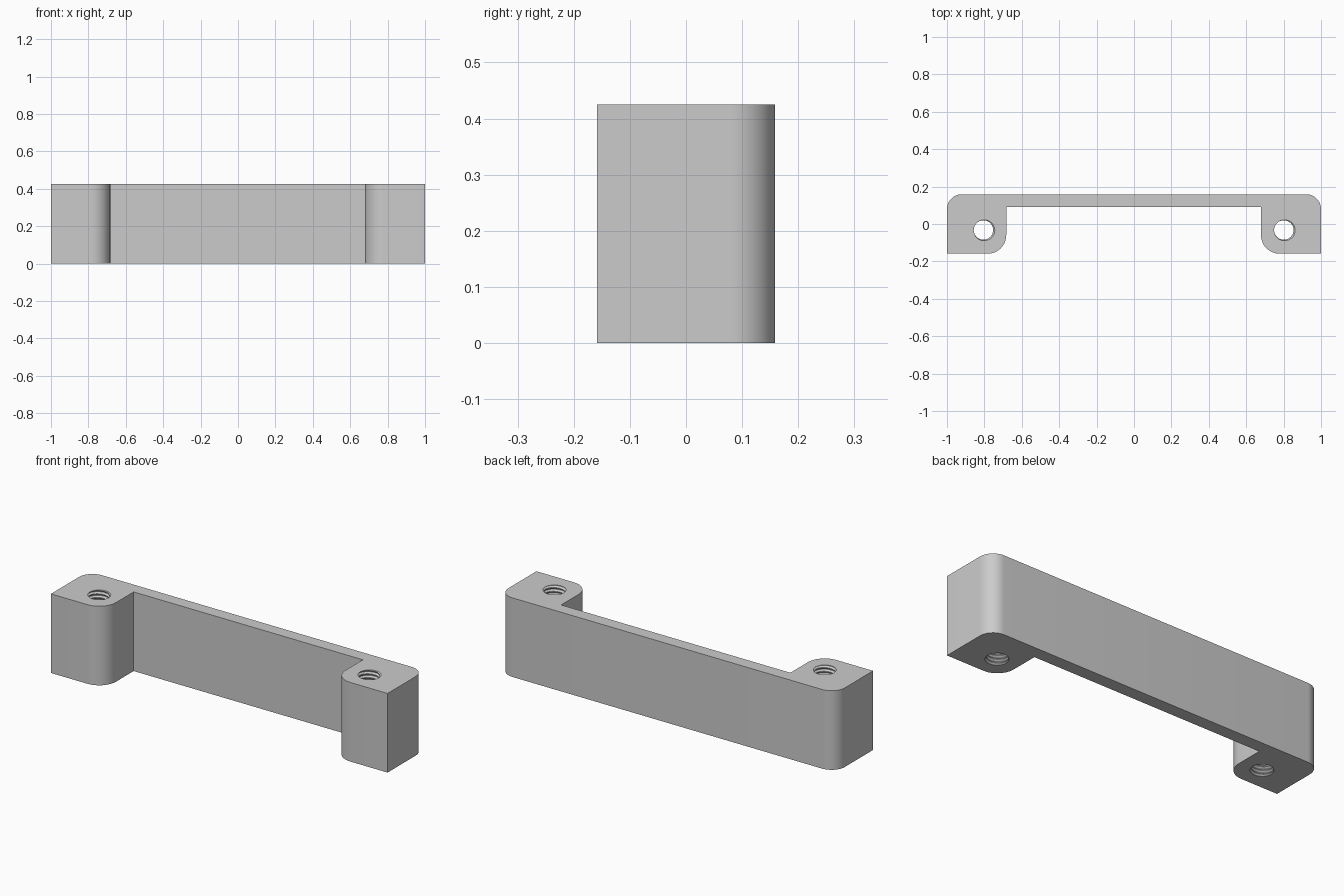
import bpy, bmesh, math

if "Cube" in bpy.data.objects:
    bpy.data.objects.remove(bpy.data.objects["Cube"])

H = 0.425                      # bracket height
BACK, FRONT, WALL = 0.159, -0.159, 0.09
HOLES = [(-0.805, -0.032), (0.801, -0.032)]
MINOR, MAJOR, PITCH = 0.052, 0.061, 0.02

grey = bpy.data.materials.new("light grey")
grey.diffuse_color = (0.6, 0.6, 0.6, 1)
grey.use_nodes = True
grey.node_tree.nodes["Principled BSDF"].inputs["Base Color"].default_value = grey.diffuse_color


def make_object(name, bm):
    bmesh.ops.recalc_face_normals(bm, faces=bm.faces)
    mesh = bpy.data.meshes.new(name)
    bm.to_mesh(mesh)
    bm.free()
    mesh.materials.append(grey)
    ob = bpy.data.objects.new(name, mesh)
    bpy.context.collection.objects.link(ob)
    return ob


def arc(cx, cy, r, start, end, steps=12):
    angles = [math.radians(start + (end - start) * i / steps) for i in range(steps + 1)]
    return [(cx + r * math.cos(a), cy + r * math.sin(a)) for a in angles]


def thread_cutter(name, cx, cy, sides=32):
    """Solid screw whose rows follow the helix, running past both ends."""
    profile = [(0, MINOR), (0.2, MINOR), (0.55, MAJOR), (0.65, MAJOR)]
    p = len(profile)
    z0 = -2.3 * PITCH
    rows = p * (int(H / PITCH) + 5)
    bm = bmesh.new()
    grid = []
    for s in range(sides):
        a = 2 * math.pi * s / sides
        column = []
        for k in range(rows + 1 + (p if s == 0 else 0)):
            frac, r = profile[k % p]
            z = z0 + PITCH * (k // p + frac + s / sides)
            column.append(bm.verts.new((cx + r * math.cos(a), cy + r * math.sin(a), z)))
        grid.append(column)
    for s in range(sides):
        shift = p if s == sides - 1 else 0
        nxt = grid[(s + 1) % sides]
        for k in range(rows):
            bm.faces.new((grid[s][k], nxt[k + shift], nxt[k + 1 + shift], grid[s][k + 1]))
    # Fan caps beyond the part
    for k, z in ((0, z0 - PITCH), (rows, z0 + PITCH * (rows / p + 3))):
        tip = bm.verts.new((cx, cy, z))
        loop = [c[k] for c in grid] + [grid[0][k + j] for j in range(p, 0, -1)]
        for i, v in enumerate(loop):
            bm.faces.new((tip, v, loop[(i + 1) % len(loop)]))
    return make_object(name, bm)


# Bracket outline: two posts joined by a thin back wall
R_BACK, R_POST = 0.08, 0.1
XL, XR = -0.683, 0.679
outline = [(-1, FRONT)]
outline += arc(XL - R_POST, FRONT + R_POST, R_POST, -90, 0)
outline += [(XL, WALL), (XR, WALL)]
outline += arc(XR + R_POST, FRONT + R_POST, R_POST, 180, 270)
outline += [(1, FRONT)]
outline += arc(1 - R_BACK, BACK - R_BACK, R_BACK, 0, 90)
outline += arc(-1 + R_BACK, BACK - R_BACK, R_BACK, 90, 180)

bm = bmesh.new()
base = bm.faces.new([bm.verts.new((x, y, 0)) for x, y in outline])
top = bmesh.ops.extrude_face_region(bm, geom=[base], use_keep_orig=True)["geom"]
bmesh.ops.translate(bm, vec=(0, 0, H), verts=[v for v in top if isinstance(v, bmesh.types.BMVert)])
bracket = make_object("bracket", bm)

# Threaded screw holes through both posts
bpy.context.view_layer.objects.active = bracket
bracket.select_set(True)
for i, (x, y) in enumerate(HOLES):
    cutter = thread_cutter(f"thread_cutter_{i + 1}", x, y)
    cutter.hide_render = True
    mod = bracket.modifiers.new("threaded_hole", "BOOLEAN")
    mod.operation = "DIFFERENCE"
    mod.solver = "EXACT"
    mod.object = cutter
    bpy.ops.object.modifier_apply(modifier=mod.name)
    bpy.data.objects.remove(cutter)

bpy.ops.object.shade_smooth_by_angle(angle=math.radians(30))
